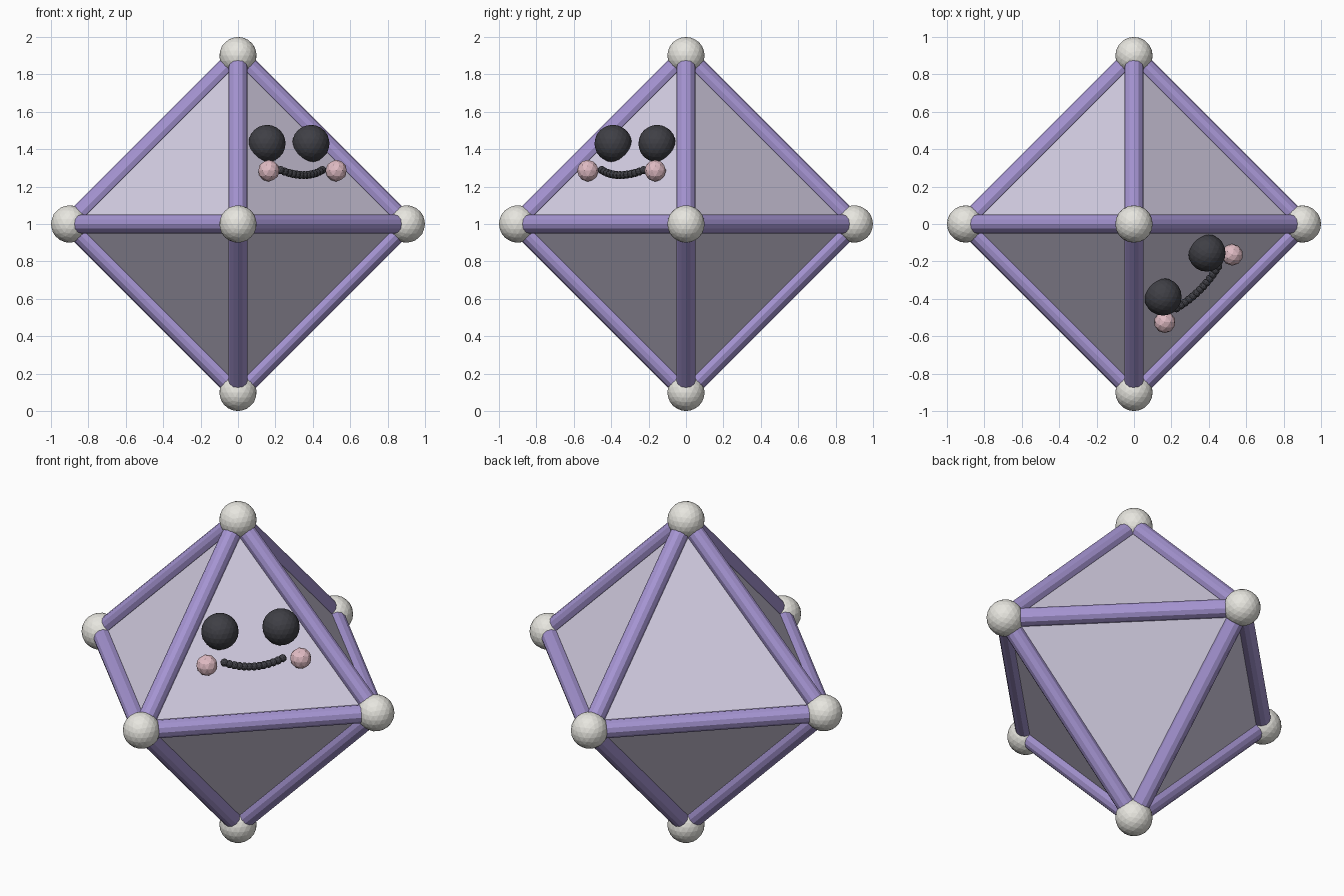
import bpy, bmesh
from math import sqrt
from mathutils import Vector

if "Cube" in bpy.data.objects:
    bpy.data.objects.remove(bpy.data.objects["Cube"])

R = 0.9                       # centre to corner
C = Vector((0, 0, 1))


def material(name, rgb):
    m = bpy.data.materials.new(name)
    m.diffuse_color = (*rgb, 1)
    m.use_nodes = True
    m.node_tree.nodes["Principled BSDF"].inputs["Base Color"].default_value = m.diffuse_color
    return m


LILAC = material("lilac_panel", (0.66, 0.62, 0.77))
PURPLE = material("purple_rod", (0.38, 0.30, 0.65))
IVORY = material("ivory", (0.80, 0.79, 0.74))
DARK = material("charcoal", (0.05, 0.05, 0.06))
PINK = material("pink", (0.75, 0.50, 0.55))


def finish(name, mat):
    ob = bpy.context.object
    ob.name = name
    ob.data.materials.append(mat)
    return ob


def ball(name, pos, radius, mat, sub):
    bpy.ops.mesh.primitive_ico_sphere_add(subdivisions=sub, radius=radius, location=pos)
    return finish(name, mat)


def rod(name, a, b, radius, mat):
    d = b - a
    bpy.ops.mesh.primitive_cylinder_add(vertices=12, radius=radius, depth=d.length,
                                        location=(a + b) / 2,
                                        rotation=d.to_track_quat('Z', 'Y').to_euler())
    return finish(name, mat)


corners = [C + Vector(s * R if k == axis else 0 for k in range(3))
           for axis in range(3) for s in (1, -1)]

# Solid eight-sided body
bm = bmesh.new()
for c in corners:
    bm.verts.new(c)
bmesh.ops.convex_hull(bm, input=bm.verts)
bmesh.ops.recalc_face_normals(bm, faces=bm.faces)
me = bpy.data.meshes.new("body")
bm.to_mesh(me)
bm.free()
body = bpy.data.objects.new("body", me)
bpy.context.collection.objects.link(body)
me.materials.append(LILAC)

# Corner balls and edge rods (every pair that is not opposite)
for i, a in enumerate(corners):
    ball(f"corner_ball_{i}", a, 0.1, IVORY, 3)
    for j in range(i + 1, 6):
        if (a - corners[j]).length < 1.5 * R:
            rod(f"edge_rod_{i}_{j}", a, corners[j], 0.05, PURPLE)

# Axes of the front right upper panel, which carries the face
N = Vector((1, -1, 1)) / sqrt(3)
U = Vector((1, 1, 0)) / sqrt(2)
V = Vector((-1, 1, 2)) / sqrt(6)
O = C + Vector((1, -1, 1)) * R / 3


def on_panel(u, v, n):
    return O + U * u + V * v + N * n


# Eyes and cheeks
for side, s in (("left", -1), ("right", 1)):
    ball(f"{side}_eye", on_panel(s * 0.166, 0.129, 0.043), 0.1, DARK, 3)
    ball(f"{side}_cheek", on_panel(s * 0.255, -0.049, 0.043), 0.058, PINK, 2)

# Smile made of small beads
for k in range(13):
    t = k / 6 - 1
    ball(f"smile_bead_{k}", on_panel(0.158 * t, -0.074 + 0.033 * t * t, 0.038), 0.022, DARK, 2)
